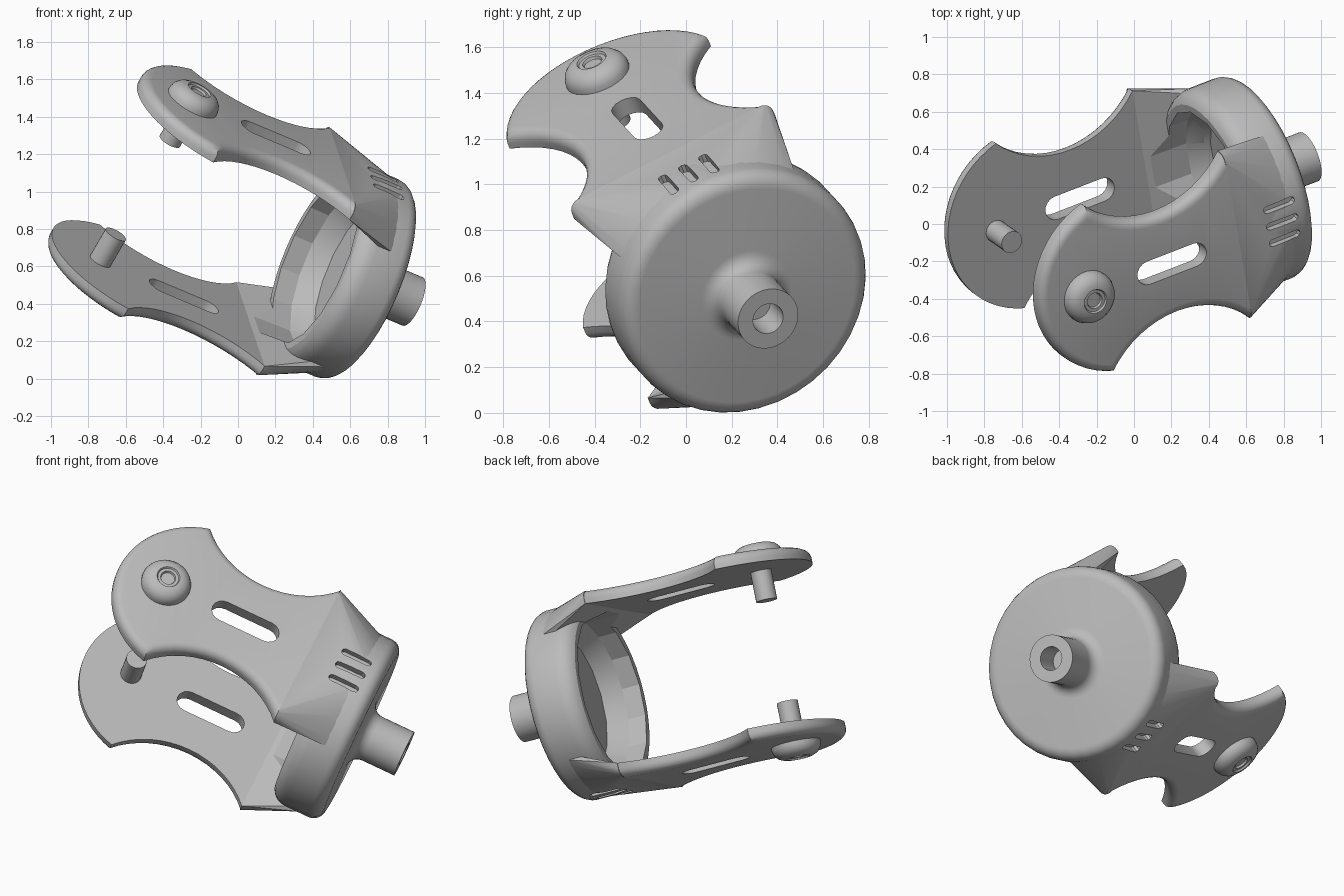
import bpy, bmesh, math
from mathutils import Matrix, Vector

cube = bpy.data.objects.get("Cube")
if cube:
    bpy.data.objects.remove(cube, do_unlink=True)

# One grey material
grey = bpy.data.materials.new("plain grey")
grey.use_nodes = True
grey.diffuse_color = (0.5, 0.5, 0.5, 1)
grey.node_tree.nodes["Principled BSDF"].inputs["Base Color"].default_value = (0.5, 0.5, 0.5, 1)

# Bracket frame: x runs along the shaft, y across the arms, z between the arms
AX = Vector((0.868, 0.336, -0.366)).normalized()
UP = Vector((0.474, -0.335, 0.816))
UP = (UP - AX * UP.dot(AX)).normalized()
FRAME = Matrix((AX, UP.cross(AX), UP)).transposed().to_4x4()
FRAME.translation = (-0.062, -0.026, 0.832)

HALF_U, INNER, OUTER = 0.5, 0.48, 0.56      # arm half width, inner and outer faces
TIP, ELBOW = -0.43, 0.412                   # cusps and elbow positions along the axis
RIM = 0.573                                 # disc radius
PIN = -0.515                                # pivot position along the axis
FILLET = 0.05                               # rounding of the outer arm edges


def make(name, bm):
    bmesh.ops.recalc_face_normals(bm, faces=bm.faces)
    mesh = bpy.data.meshes.new(name)
    bm.to_mesh(mesh)
    bm.free()
    ob = bpy.data.objects.new(name, mesh)
    bpy.context.collection.objects.link(ob)
    mesh.materials.append(grey)
    ob.matrix_world = FRAME
    return ob


def lathe(name, profile, sides, place):
    """Revolve (position, radius) points; place maps (position, a, b) to the frame."""
    bm = bmesh.new()
    rings = []
    for p, r in profile:
        ring = []
        for i in range(sides):
            a = math.tau * (i + 0.5) / sides
            ring.append(bm.verts.new(place(p, r * math.cos(a), r * math.sin(a))))
        rings.append(ring)
    for lo, hi in zip(rings, rings[1:]):
        for i in range(sides):
            j = (i + 1) % sides
            bm.faces.new((lo[i], lo[j], hi[j], hi[i]))
    bm.faces.new(rings[0])
    bm.faces.new(rings[-1])
    return make(name, bm)


def prism(outline, lo, hi, place):
    bm = bmesh.new()
    a = [bm.verts.new(place(x, y, lo)) for x, y in outline]
    b = [bm.verts.new(place(x, y, hi)) for x, y in outline]
    bm.faces.new(a)
    top = bm.faces.new(b)
    for i in range(len(a)):
        j = (i + 1) % len(a)
        bm.faces.new((a[i], a[j], b[j], b[i]))
    bmesh.ops.recalc_face_normals(bm, faces=bm.faces)
    return bm, top


def arc(cx, cy, r, start, end, steps):
    return [(cx + r * math.cos(start + (end - start) * i / steps),
             cy + r * math.sin(start + (end - start) * i / steps)) for i in range(steps + 1)]


def cut(target, cutters):
    bpy.context.view_layer.objects.active = target
    for c in cutters:
        mod = target.modifiers.new("cut", 'BOOLEAN')
        mod.object, mod.operation, mod.solver = c, 'DIFFERENCE', 'EXACT'
        bpy.ops.object.modifier_apply(modifier=mod.name)


def smooth(ob, degrees):
    bpy.ops.object.select_all(action='DESELECT')
    ob.select_set(True)
    bpy.context.view_layer.objects.active = ob
    bpy.ops.object.shade_smooth_by_angle(angle=math.radians(degrees))


along = lambda p, a, b: (p, a, b)
parts, elbows, helpers = [], [], []
quarter = math.pi / 2

# Hourglass arm outline: round end, two scooped sides, straight elbow edge
mid, depth = (TIP + ELBOW) / 2, 0.2
half = (ELBOW - TIP) / 2
scoop_r = (half ** 2 + depth ** 2) / (2 * depth)
scoop_y = HALF_U - depth + scoop_r
sweep = math.asin(half / scoop_r)
end_x = -0.285
end_r = math.hypot(TIP - end_x, HALF_U)
end_a = math.atan2(HALF_U, TIP - end_x)
outline = arc(mid, scoop_y, scoop_r, -quarter + sweep, -quarter - sweep, 16)
outline += arc(end_x, 0, end_r, end_a, math.tau - end_a, 24)[1:-1]
outline += arc(mid, -scoop_y, scoop_r, quarter + sweep, quarter - sweep, 16)
slot = arc(0.144, 0, 0.068, -quarter, quarter, 8)
slot += arc(-0.144, 0, 0.068, quarter, 3 * quarter, 8)

grooves = []
for side, label in ((1, "upper"), (-1, "lower")):
    put = lambda x, y, z, s=side: (x, y, s * z)
    # Arm plate, rounded along its outer edge
    bm, top = prism(outline, INNER, OUTER, put)
    rim = [e for e in top.edges if min(v.co.x for v in e.verts) < ELBOW - 0.001]
    bmesh.ops.bevel(bm, geom=rim, offset=FILLET, segments=5, profile=0.5,
                    affect='EDGES', clamp_overlap=False)
    arm = make(label + "_arm", bm)
    cutter = make("slot_cutter", prism(slot, INNER - 0.1, OUTER + 0.1, put)[0])
    cut(arm, [cutter])
    helpers.append(cutter)
    parts.append(arm)

    # Pivot pin inside and domed button outside
    on_pin = lambda p, a, b, s=side: (PIN + a, b, s * p)
    parts.append(lathe(label + "_pin", [(0.305, 0.062), (0.5, 0.062)], 24, on_pin))
    dome = [(0.55, 0.147), (0.58, 0.146), (0.605, 0.137), (0.627, 0.117), (0.639, 0.09),
            (0.642, 0.068), (0.632, 0.062), (0.632, 0.045), (0.62, 0.04)]
    parts.append(lathe(label + "_button", dome, 32, on_pin))

    # Elbow wedge: arm end narrowing into the disc rim
    bm = bmesh.new()
    for sy in (-1, 1):
        bm.verts.new(put(ELBOW - 0.002, sy * HALF_U, INNER))
        for y, z in arc(HALF_U - FILLET, OUTER - FILLET, FILLET, 0, quarter, 5):
            bm.verts.new(put(ELBOW - 0.002, sy * y, z))
    for y, z in arc(0, 0, RIM - 0.004, quarter - 0.85, quarter + 0.85, 20):
        bm.verts.new(put(0.66, y, z))
        bm.verts.new(put(0.74, y, z))
    bmesh.ops.convex_hull(bm, input=bm.verts)
    elbows.append(make(label + "_elbow", bm))

    # Three grip grooves at the elbow
    for y in (-0.1, 0, 0.1):
        groove = arc(0.75, y, 0.021, -quarter, quarter, 4)
        groove += arc(0.6, y, 0.021, quarter, 3 * quarter, 4)
        grooves.append(make("groove_cutter", prism(groove, 0.53, 0.7, put)[0]))

# Disc with a rounded rim and a filleted hollow shaft
angles = [quarter * i / 5 for i in range(6)]
disc_profile = [(0.55, 0.51), (0.565, 0.535), (0.59, 0.557), (0.62, RIM - 0.004), (0.65, RIM)]
disc_profile += [(0.8 + 0.07 * math.sin(a), RIM - 0.07 + 0.07 * math.cos(a)) for a in angles]
disc_profile += [(0.94 - 0.07 * math.cos(a), 0.21 - 0.07 * math.sin(a)) for a in angles]
disc_profile += [(1.147, 0.14), (1.147, 0.07), (0.98, 0.07)]
disc = lathe("disc_and_shaft", disc_profile, 40, along)

# Faceted cup hollowed out of the disc and elbows
cup = lathe("cup_cutter", [(0.3, INNER), (0.66, INNER - 0.01), (0.77, 0.4)], 16, along)
for ob in elbows + [disc]:
    cut(ob, [cup] + grooves)

for h in helpers + grooves + [cup]:
    bpy.data.objects.remove(h, do_unlink=True)
for ob in parts:
    smooth(ob, 32)
for ob in elbows + [disc]:
    smooth(ob, 21)
